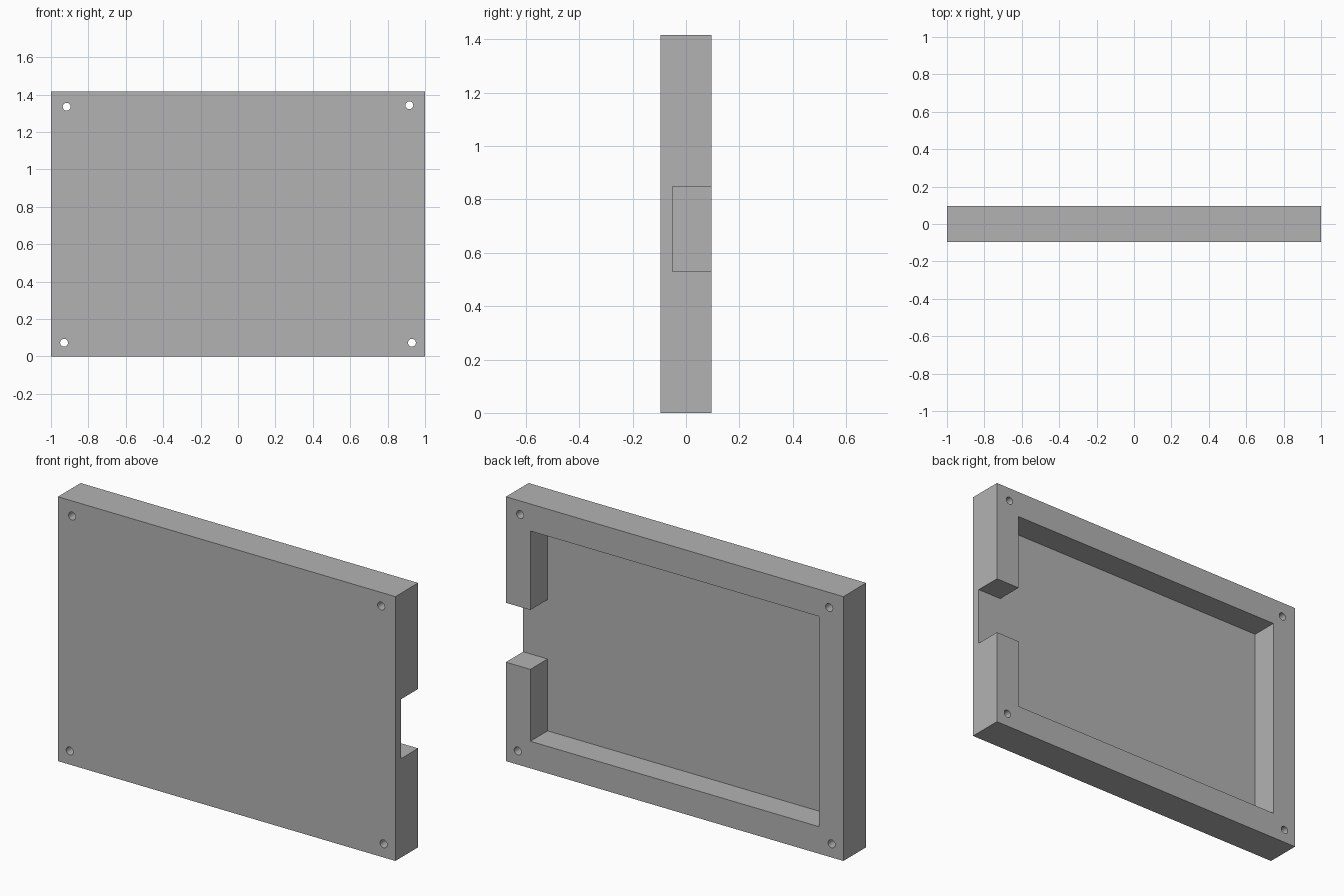
import bpy
import bmesh
from mathutils import Matrix, Vector

cube = bpy.data.objects.get("Cube")
if cube:
    bpy.data.objects.remove(cube, do_unlink=True)

HALF_W, HALF_T, HEIGHT = 1.0, 0.096, 1.416
WALL = 0.145
FLOOR_Y = -0.05
NOTCH_LOW, NOTCH_HIGH = 0.53, 0.848
HOLE_R = 0.021

grey = bpy.data.materials.new("plain grey")
grey.use_nodes = True
colour = (0.45, 0.45, 0.45, 1)
grey.diffuse_color = colour
grey.node_tree.nodes["Principled BSDF"].inputs["Base Color"].default_value = colour


def finish(name, bm):
    """Turn a bmesh into a named grey object."""
    bmesh.ops.recalc_face_normals(bm, faces=bm.faces)
    mesh = bpy.data.meshes.new(name)
    bm.to_mesh(mesh)
    bm.free()
    mesh.materials.append(grey)
    obj = bpy.data.objects.new(name, mesh)
    bpy.context.collection.objects.link(obj)
    return obj


def extrude_profile(name, points, y0, y1):
    """Extrude an x-z outline from y0 to y1."""
    bm = bmesh.new()
    face = bm.faces.new([bm.verts.new((x, y0, z)) for x, z in points])
    top = bmesh.ops.extrude_face_region(bm, geom=[face])["geom"]
    verts = [v for v in top if isinstance(v, bmesh.types.BMVert)]
    bmesh.ops.translate(bm, verts=verts, vec=Vector((0, y1 - y0, 0)))
    return finish(name, bm)


# Outer tray block
tray = extrude_profile("tray", [(-HALF_W, 0), (HALF_W, 0), (HALF_W, HEIGHT), (-HALF_W, HEIGHT)],
                       -HALF_T, HALF_T)

# Pocket open at the back, with a notch through the left wall
inner, low, high = HALF_W - WALL, WALL, HEIGHT - WALL
pocket = extrude_profile("pocket_cutter", [
    (-inner, low), (inner, low), (inner, NOTCH_LOW), (HALF_W + 0.1, NOTCH_LOW),
    (HALF_W + 0.1, NOTCH_HIGH), (inner, NOTCH_HIGH), (inner, high), (-inner, high)],
    FLOOR_Y, HALF_T + 0.1)

# Screw holes through the four corners
bm = bmesh.new()
for x, z in [(-0.916, 1.335), (0.916, 1.343), (-0.93, 0.073), (0.93, 0.073)]:
    place = Matrix.Translation((x, 0, z)) @ Matrix.Rotation(1.5707963, 4, "X")
    bmesh.ops.create_cone(bm, cap_ends=True, segments=32, radius1=HOLE_R, radius2=HOLE_R,
                          depth=HALF_T * 4, matrix=place)
holes = finish("hole_cutter", bm)

# Cut the pocket and holes
for cutter in (pocket, holes):
    cutter.hide_render = True
    cutter.hide_viewport = True
    cut = tray.modifiers.new(cutter.name, "BOOLEAN")
    cut.operation = "DIFFERENCE"
    cut.solver = "EXACT"
    cut.object = cutter

# Bake the cuts and remove the cutters
bpy.context.view_layer.update()
baked = bpy.data.meshes.new_from_object(tray.evaluated_get(bpy.context.evaluated_depsgraph_get()))
tray.modifiers.clear()
tray.data = baked
for cutter in (pocket, holes):
    bpy.data.objects.remove(cutter, do_unlink=True)

# Smooth hole walls, sharp edges elsewhere
bpy.ops.object.select_all(action="DESELECT")
tray.select_set(True)
bpy.context.view_layer.objects.active = tray
bpy.ops.object.shade_smooth_by_angle()
